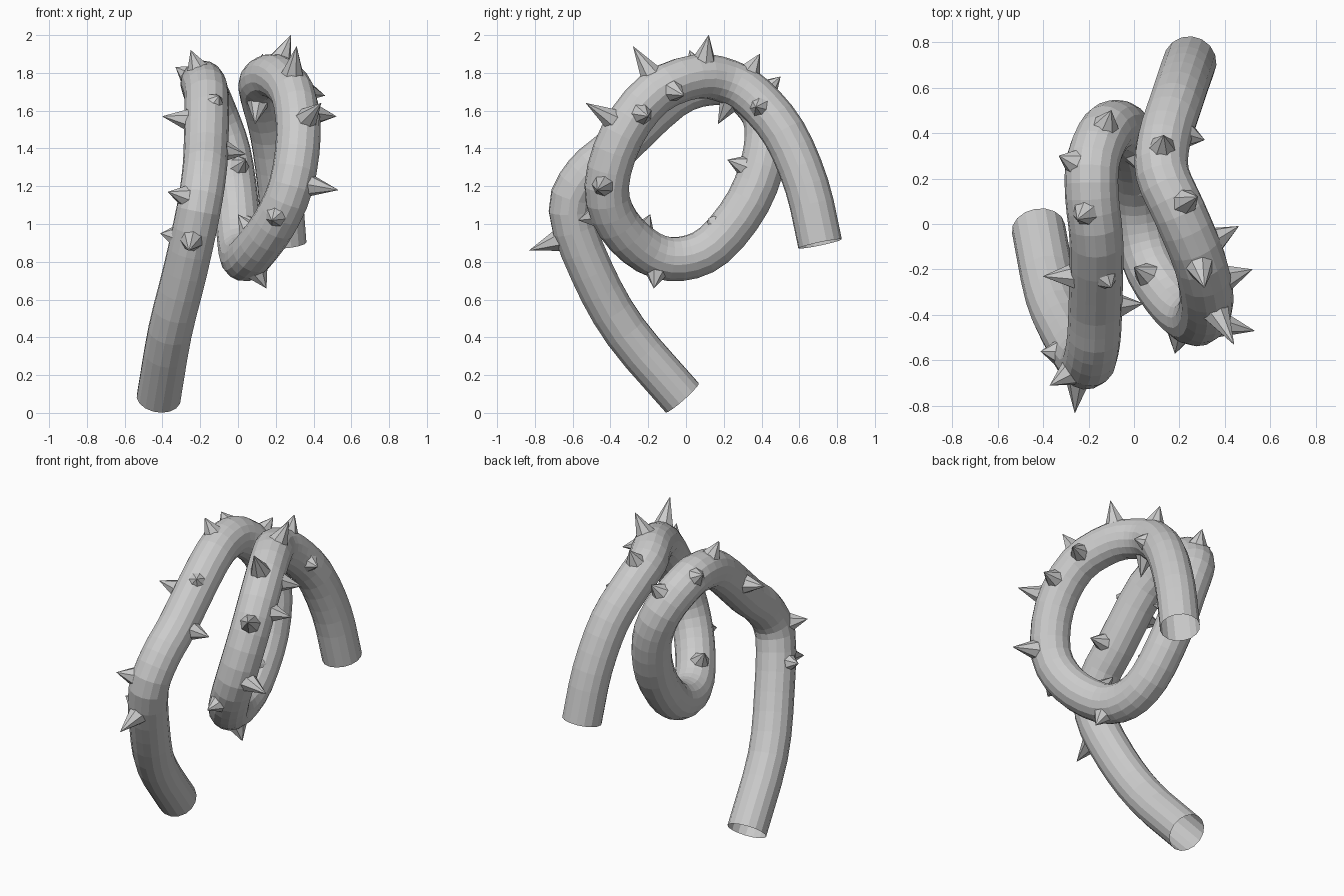
import bpy, bmesh, random
from mathutils import Vector, Matrix

if "Cube" in bpy.data.objects:
    bpy.data.objects.remove(bpy.data.objects["Cube"])

random.seed(3)
R = 0.118

# Centre line of the vine, from low front-left end to the back-right end
path = [Vector(p) for p in [
    (-.42, -.02, .08), (-.36, -.32, .43), (-.28, -.50, .75), (-.21, -.61, 1.07),
    (-.18, -.53, 1.26), (-.17, -.37, 1.40), (-.165, -.08, 1.67), (-.185, .12, 1.745),
    (-.18, .28, 1.72), (-.12, .41, 1.58), (-.05, .42, 1.38), (-.01, .33, 1.12),
    (.01, .15, .89), (.03, -.03, .815), (.08, -.20, .85), (.19, -.36, 1.0),
    (.28, -.42, 1.2), (.32, -.34, 1.47), (.29, -.17, 1.69), (.20, .05, 1.78),
    (.125, .22, 1.755), (.13, .36, 1.67), (.18, .52, 1.48), (.22, .64, 1.2), (.245, .71, .895)]]


def smooth(pts, n):
    """Catmull-Rom samples through the points."""
    e = [2 * pts[0] - pts[1]] + pts + [2 * pts[-1] - pts[-2]]
    out = []
    for i in range(len(pts) - 1):
        a, b, c, d = e[i:i + 4]
        for k in range(n):
            t = k / n
            out.append(.5 * (2 * b + (c - a) * t + (2 * a - 5 * b + 4 * c - d) * t * t
                             + (3 * b - a - 3 * c + d) * t ** 3))
    return out + [pts[-1]]


line = smooth(path, 3)

# Open-ended tubular vine
cu = bpy.data.curves.new("vine", 'CURVE')
cu.dimensions = '3D'
sp = cu.splines.new('POLY')
sp.points.add(len(line) - 1)
for p, co in zip(sp.points, line):
    p.co = (*co, 1)
cu.bevel_depth = R
cu.bevel_resolution = 6
cu.use_fill_caps = False
vine = bpy.data.objects.new("vine", cu)
bpy.context.collection.objects.link(vine)
bpy.context.view_layer.objects.active = vine
vine.select_set(True)
bpy.ops.object.convert(target='MESH')

# Thorn tips; each thorn grows outward from the nearest point of the vine
tips = [(.28, .12, 2.0), (.31, -.28, 1.94), (.44, -.53, 1.64), (.53, -.47, 1.18),
        (.52, -.2, 1.57), (.46, -.01, 1.68), (.18, -.57, 1.02), (.15, -.17, .66),
        (0, -.19, 1.05), (.07, .12, 1.03), (.04, .22, 1.34), (.13, .39, 1.9),
        (.31, .37, 1.62), (.09, .17, 1.53), (-.40, -.23, 1.57), (.04, -.35, 1.37),
        (-.33, .30, 1.83), (-.25, .02, 1.92), (-.1, -.28, 1.68), (-.37, -.71, 1.17),
        (-.26, -.83, .86), (-.41, -.56, .95), (-.1, .50, 1.78)]
dense = smooth(path, 12)
bm = bmesh.new()
for t in tips:
    tip = Vector(t)
    c = min(dense, key=lambda p: (p - tip).length)
    d = (tip - c).normalized()
    base = c + d * R * .8
    h = (tip - base).length
    rot = d.to_track_quat('Z', 'Y').to_matrix().to_4x4()
    mat = Matrix.Translation((base + tip) / 2) @ rot @ Matrix.Rotation(random.random(), 4, 'Z')
    bmesh.ops.create_cone(bm, cap_ends=False, segments=7, radius1=.062, radius2=.001,
                          depth=h, matrix=mat)
me = bpy.data.meshes.new("thorns")
bm.to_mesh(me)
bm.free()
bpy.context.collection.objects.link(bpy.data.objects.new("thorns", me))

# Flat facets everywhere
for ob in bpy.data.objects:
    for f in ob.data.polygons:
        f.use_smooth = False
